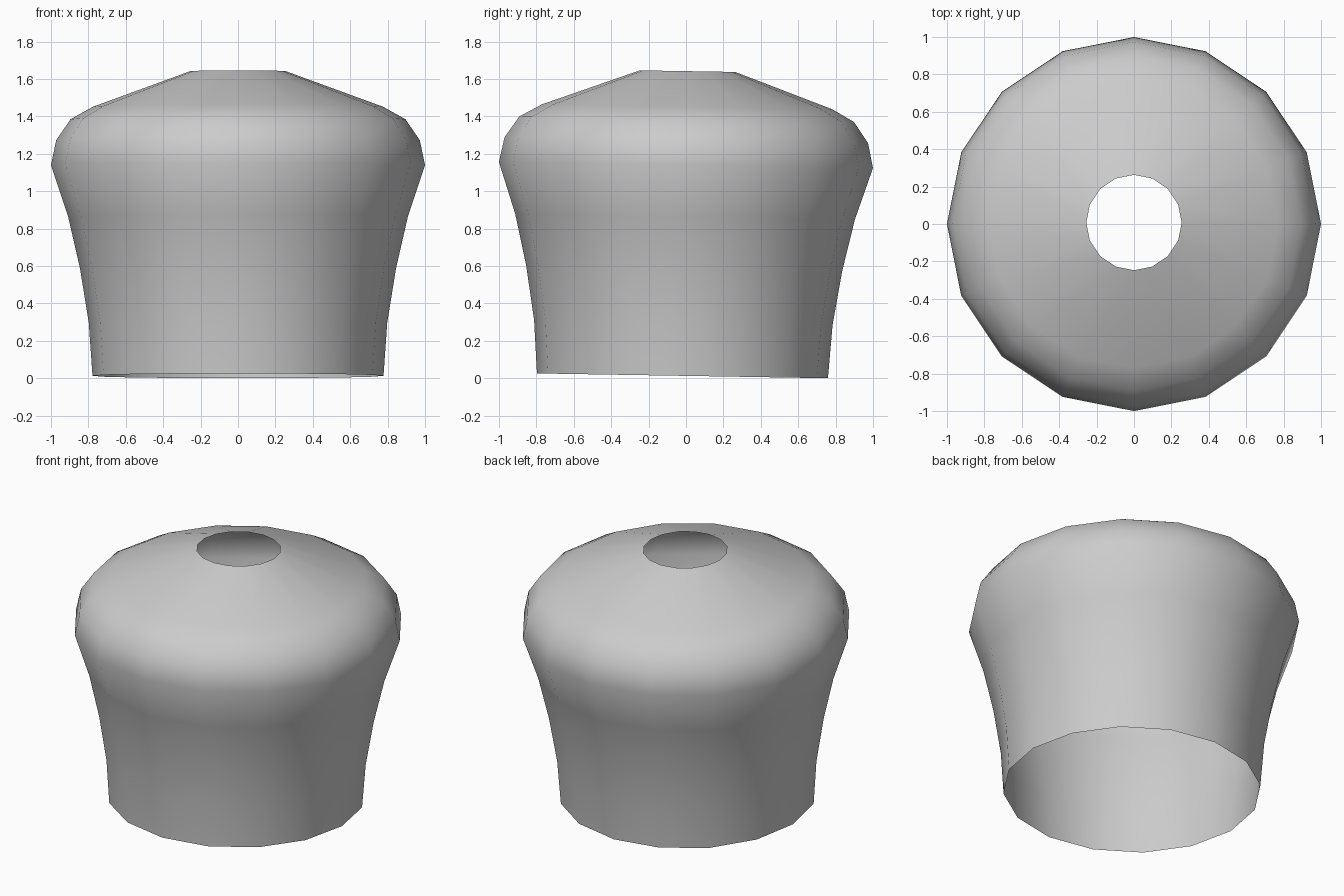
import bpy, bmesh, math
from mathutils import Matrix

if "Cube" in bpy.data.objects:
    bpy.data.objects.remove(bpy.data.objects["Cube"])

SIDES = 16
# (radius, height) along the shell's axis, bottom rim to top hole
PROFILE = [(0.778, 0.0), (0.798, 0.285), (0.845, 0.575), (0.908, 0.85),
           (1.0, 1.127), (0.972, 1.26), (0.895, 1.372), (0.775, 1.439),
           (0.255, 1.629)]

# Open shell: stacked rings bridged with quads
bm = bmesh.new()
rings = []
for r, z in PROFILE:
    rings.append([bm.verts.new((r * math.cos(a), r * math.sin(a), z))
                  for a in (2 * math.pi * i / SIDES for i in range(SIDES))])
for low, high in zip(rings, rings[1:]):
    for i in range(SIDES):
        j = (i + 1) % SIDES
        bm.faces.new((low[i], low[j], high[j], high[i])).smooth = True

# Slight backward lean
lean = Matrix.Translation((0, -0.019, 0.0175)) @ Matrix.Rotation(-0.0165, 4, 'X')
bmesh.ops.transform(bm, matrix=lean, verts=bm.verts)
lowest = min(v.co.z for v in bm.verts)
bmesh.ops.translate(bm, vec=(0, 0, -lowest), verts=bm.verts)

mesh = bpy.data.meshes.new("domed_shell")
bm.to_mesh(mesh)
bm.free()
shell = bpy.data.objects.new("domed_shell", mesh)
bpy.context.collection.objects.link(shell)
